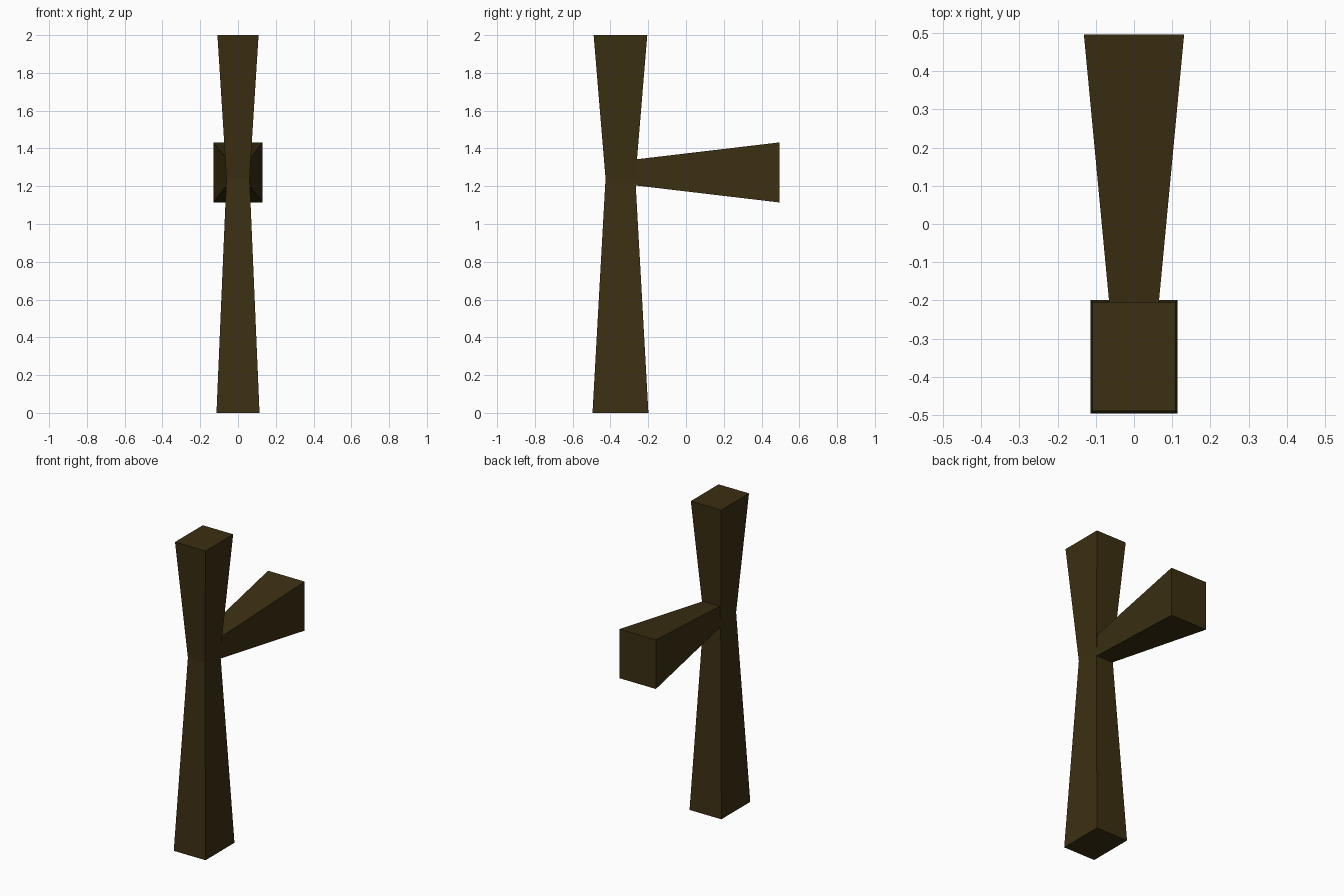
import bpy
import bmesh

if "Cube" in bpy.data.objects:
    bpy.data.objects.remove(bpy.data.objects["Cube"])

wood = bpy.data.materials.new("dark brown wood")
wood.diffuse_color = (0.045, 0.029, 0.006, 1.0)
wood.use_nodes = True
wood.node_tree.nodes["Principled BSDF"].inputs["Base Color"].default_value = wood.diffuse_color


def tapered_beam(name, sections):
    """Loft rectangular rings (each four corners) into a closed beam."""
    bm = bmesh.new()
    rings = [[bm.verts.new(p) for p in ring] for ring in sections]
    for a, b in zip(rings, rings[1:]):
        for i in range(4):
            j = (i + 1) % 4
            bm.faces.new((a[i], a[j], b[j], b[i]))
    bm.faces.new(rings[0][::-1])
    bm.faces.new(rings[-1])
    bmesh.ops.recalc_face_normals(bm, faces=bm.faces[:])
    mesh = bpy.data.meshes.new(name)
    bm.to_mesh(mesh)
    bm.free()
    mesh.materials.append(wood)
    obj = bpy.data.objects.new(name, mesh)
    bpy.context.collection.objects.link(obj)


CORNERS = ((-1, -1), (1, -1), (1, 1), (-1, 1))


def post_ring(z, hx, hy):
    return [(sx * hx, -0.347 + sy * hy, z) for sx, sy in CORNERS]


def arm_ring(y, hx, hz):
    return [(sx * hx, y, 1.273 + sz * hz) for sx, sz in CORNERS]


# Upright post, pinched at the waist
tapered_beam("post", [post_ring(0, 0.114, 0.148),
                      post_ring(1.24, 0.061, 0.079),
                      post_ring(2, 0.109, 0.142)])

# Side arm, widening toward the back
tapered_beam("arm", [arm_ring(-0.30, 0.056, 0.065),
                     arm_ring(0.495, 0.131, 0.159)])
